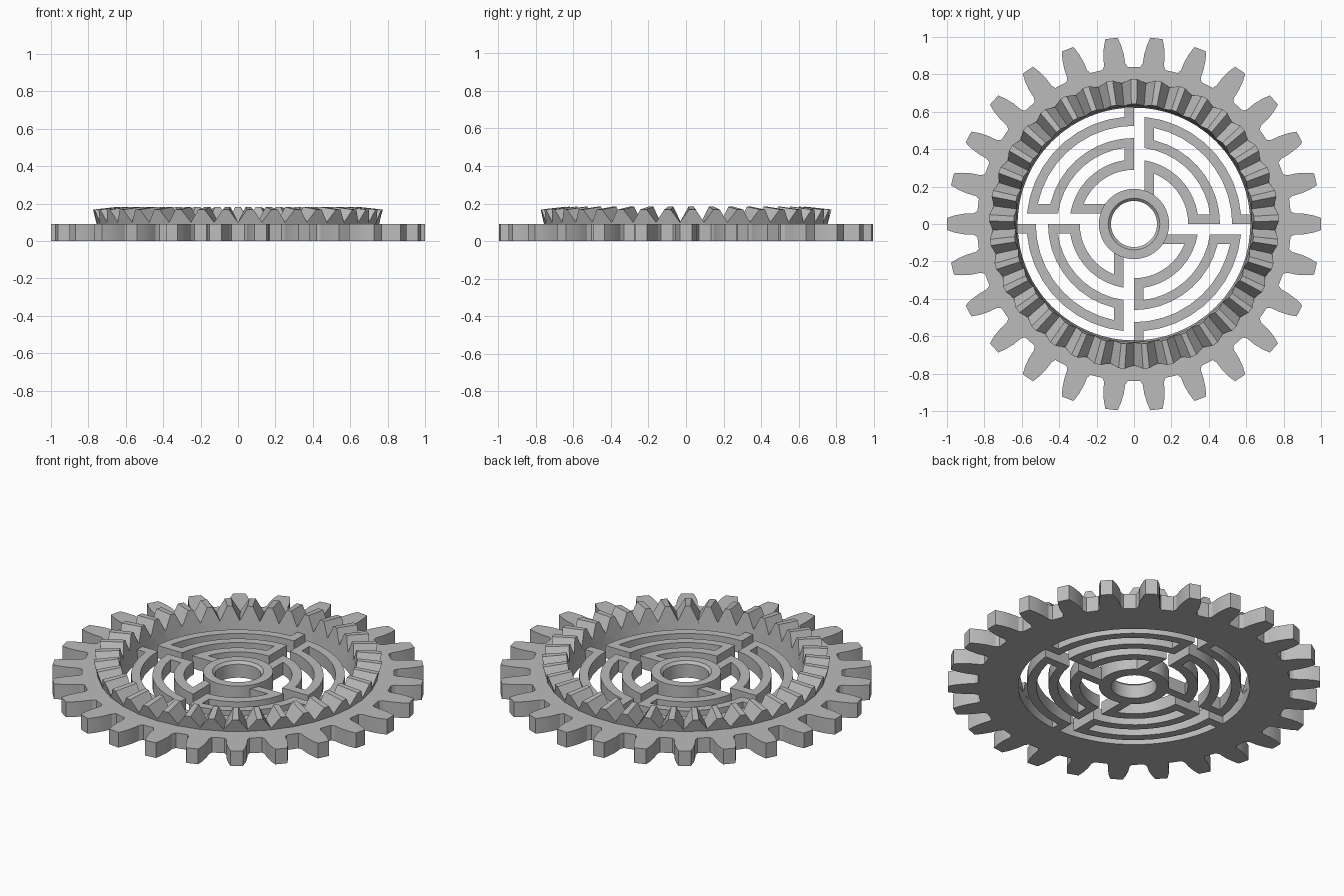
import bpy, bmesh
from math import sin, cos, pi, asin, acos, tau

if "Cube" in bpy.data.objects:
    bpy.data.objects.remove(bpy.data.objects["Cube"])

grey = bpy.data.materials.new("plain grey")
grey.use_nodes = True
colour = (0.5, 0.5, 0.5, 1)
grey.diffuse_color = colour
grey.node_tree.nodes["Principled BSDF"].inputs["Base Color"].default_value = colour


def finish(name, bm):
    bmesh.ops.recalc_face_normals(bm, faces=bm.faces)
    mesh = bpy.data.meshes.new(name)
    bm.to_mesh(mesh)
    bm.free()
    mesh.materials.append(grey)
    obj = bpy.data.objects.new(name, mesh)
    bpy.context.collection.objects.link(obj)
    bpy.context.view_layer.objects.active = obj
    bpy.ops.object.select_all(action="DESELECT")
    obj.select_set(True)
    bpy.ops.object.shade_smooth_by_angle(angle=pi / 9)
    return obj


def polar(r, a, z):
    return (r * cos(a), r * sin(a), z)


def skin(bm, loops, closed=True):
    """Join equal rings of points with quads, wrapping the last to the first."""
    rings = [[bm.verts.new(p) for p in loop] for loop in loops]
    n = len(rings[0])
    for i in range(len(rings) if closed else len(rings) - 1):
        a, b = rings[i], rings[(i + 1) % len(rings)]
        for j in range(n):
            k = (j + 1) % n
            bm.faces.new((a[j], a[k], b[k], b[j]))
    return rings


# Toothed outer ring
TEETH, THICK = 26, 0.09
flank = [(0.84, 0.068), (0.86, 0.057), (0.91, 0.055), (0.96, 0.046), (1.0, 0.033)]
side = [(r, w / r) for r, w in flank]
tooth = [(r, -a) for r, a in side] + [(r, a) for r, a in reversed(side)]
outline = [(r, a + i * tau / TEETH) for i in range(TEETH) for r, a in tooth]
bm = bmesh.new()
skin(bm, [
    [polar(r, a, 0) for r, a in outline],
    [polar(r, a, THICK) for r, a in outline],
    [polar(0.632, a, THICK) for r, a in outline],
    [polar(0.622, a, 0) for r, a in outline],
])
finish("toothed_ring", bm)

# Crown of bevel teeth standing on the ring
CROWN = 37
bm = bmesh.new()
for i in range(CROWN):
    mid = pi / 2 + i * tau / CROWN
    half = pi / CROWN
    ends = []
    for foot, tip, top in ((0.632, 0.642, 0.183), (0.755, 0.775, 0.168)):
        narrow = half * 0.26
        section = [(foot, -half, 0.085), (foot, half, 0.085), (foot, half, 0.1),
                   (tip, narrow, top), (tip, -narrow, top), (foot, -half, 0.1)]
        ends.append([polar(r, mid + a, z) for r, a, z in section])
    for ring in skin(bm, ends, closed=False):
        bm.faces.new(ring)
finish("crown_teeth", bm)

# Hub with a chamfered bore
bm = bmesh.new()
hub = [(0.123, 0), (0.188, 0), (0.188, 0.095), (0.138, 0.095), (0.123, 0.08)]
skin(bm, [[polar(r, j * tau / 48, z) for j in range(48)] for r, z in hub])
finish("hub", bm)

# Winding spokes: one outline, repeated in each quarter
LOW, HIGH, NEAR, FAR = 0.0, 0.05, 0.057, 0.107


def arc(r, x, y, to_top):
    """Arc from the level y to the upright x, or back again."""
    a, b = asin(y / r), acos(x / r)
    if not to_top:
        a, b = b, a
    steps = 9
    return [(r * cos(a + (b - a) * i / steps), r * sin(a + (b - a) * i / steps))
            for i in range(steps + 1)]


path = [(0.626, LOW)]
path += arc(0.525, FAR, LOW, True)
path += arc(0.46, FAR, LOW, False)
path += arc(0.29, FAR, LOW, True)
path += [(FAR, 0.13), (NEAR, 0.16)]
path += arc(0.345, NEAR, HIGH, False)
path += arc(0.41, NEAR, HIGH, True)
path += arc(0.575, NEAR, HIGH, False)
path += [(0.626, HIGH)]

for q, place in enumerate(("back_left", "back_right", "front_right", "front_left")):
    c, s = cos(q * pi / 2), sin(q * pi / 2)
    turned = [(x * c - y * s, x * s + y * c) for x, y in path]
    bm = bmesh.new()
    for ring in skin(bm, [[(x, y, z) for x, y in turned] for z in (0, 0.075)], closed=False):
        bm.faces.new(ring)
    finish("winding_spoke_" + place, bm)
